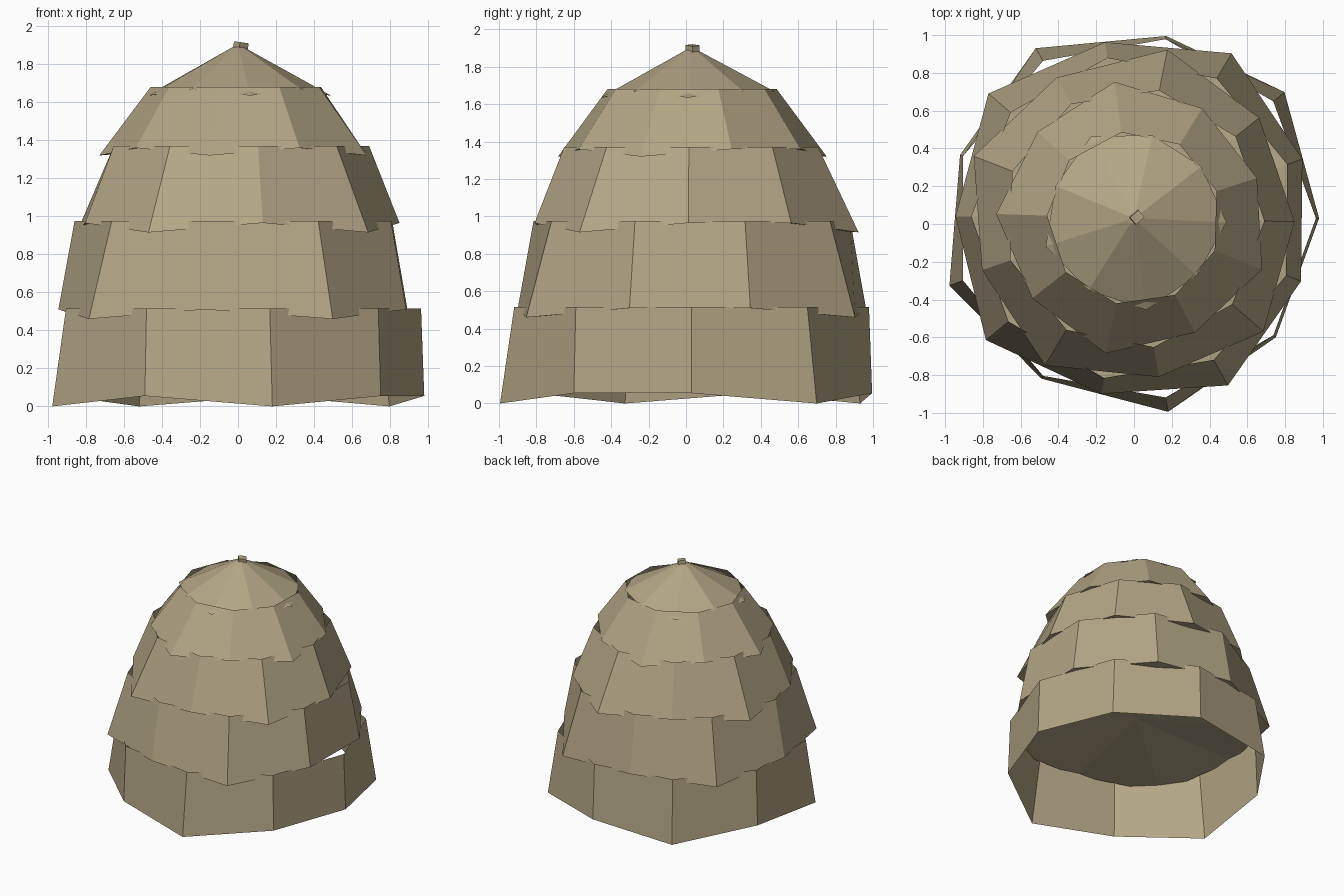
import bpy, bmesh
from math import cos, sin, radians
from mathutils import Matrix

if "Cube" in bpy.data.objects:
    bpy.data.objects.remove(bpy.data.objects["Cube"])

SIDES = 9
CENTRE_Y = 0.03
TWIST = 19.4  # each tier turns a little against the one below

straw = bpy.data.materials.new("dry_straw")
straw.use_nodes = True
colour = (0.45, 0.38, 0.235, 1)
straw.diffuse_color = colour
bsdf = straw.node_tree.nodes["Principled BSDF"]
bsdf.inputs["Base Color"].default_value = colour
bsdf.inputs["Roughness"].default_value = 0.9


def finish(name, bm):
    mesh = bpy.data.meshes.new(name)
    bm.to_mesh(mesh)
    bm.free()
    mesh.materials.append(straw)
    obj = bpy.data.objects.new(name, mesh)
    bpy.context.collection.objects.link(obj)
    return obj


def tier(name, index, low, high, top, underside=True):
    """Flared tier with a ragged hem; low, high and top are (radius, z)."""
    bm = bmesh.new()
    hem, crown = [], []
    for k in range(SIDES):
        a = radians(index * TWIST + k * 360 / SIDES)
        for ring, (r, z) in ((hem, low if k % 2 else high), (crown, top)):
            ring.append(bm.verts.new((r * cos(a), CENTRE_Y + r * sin(a), z)))
    if underside:
        middle = bm.verts.new((0, CENTRE_Y, high[1] + 0.02))
    for k in range(SIDES):
        n = (k + 1) % SIDES
        bm.faces.new((hem[k], hem[n], crown[n], crown[k]))
        if underside:
            bm.faces.new((hem[n], hem[k], middle))
    if top[0] < 0.1:
        bm.faces.new(crown)
    return finish(name, bm)


# Thatch tiers from the ground up
tier("bottom_tier", 0, (1.04, 0.0), (0.98, 0.055), (0.963, 0.515), underside=False)
tier("second_tier", 1, (1.015, 0.46), (0.945, 0.51), (0.86, 0.975))
tier("third_tier", 2, (0.91, 0.915), (0.85, 0.965), (0.69, 1.37))
tier("fourth_tier", 3, (0.73, 1.32), (0.685, 1.36), (0.46, 1.68))
tier("roof_cap", 4, (0.49, 1.635), (0.45, 1.67), (0.03, 1.89))

# Small tilted knot on the peak
bm = bmesh.new()
bmesh.ops.create_cube(bm, size=1, matrix=Matrix.Translation((0.015, 0.035, 1.898))
                      @ Matrix.Rotation(radians(-8), 4, "Y").inverted()
                      @ Matrix.Rotation(radians(40), 4, "Z")
                      @ Matrix.Diagonal((0.06, 0.05, 0.035, 1)))
finish("peak_knot", bm)
